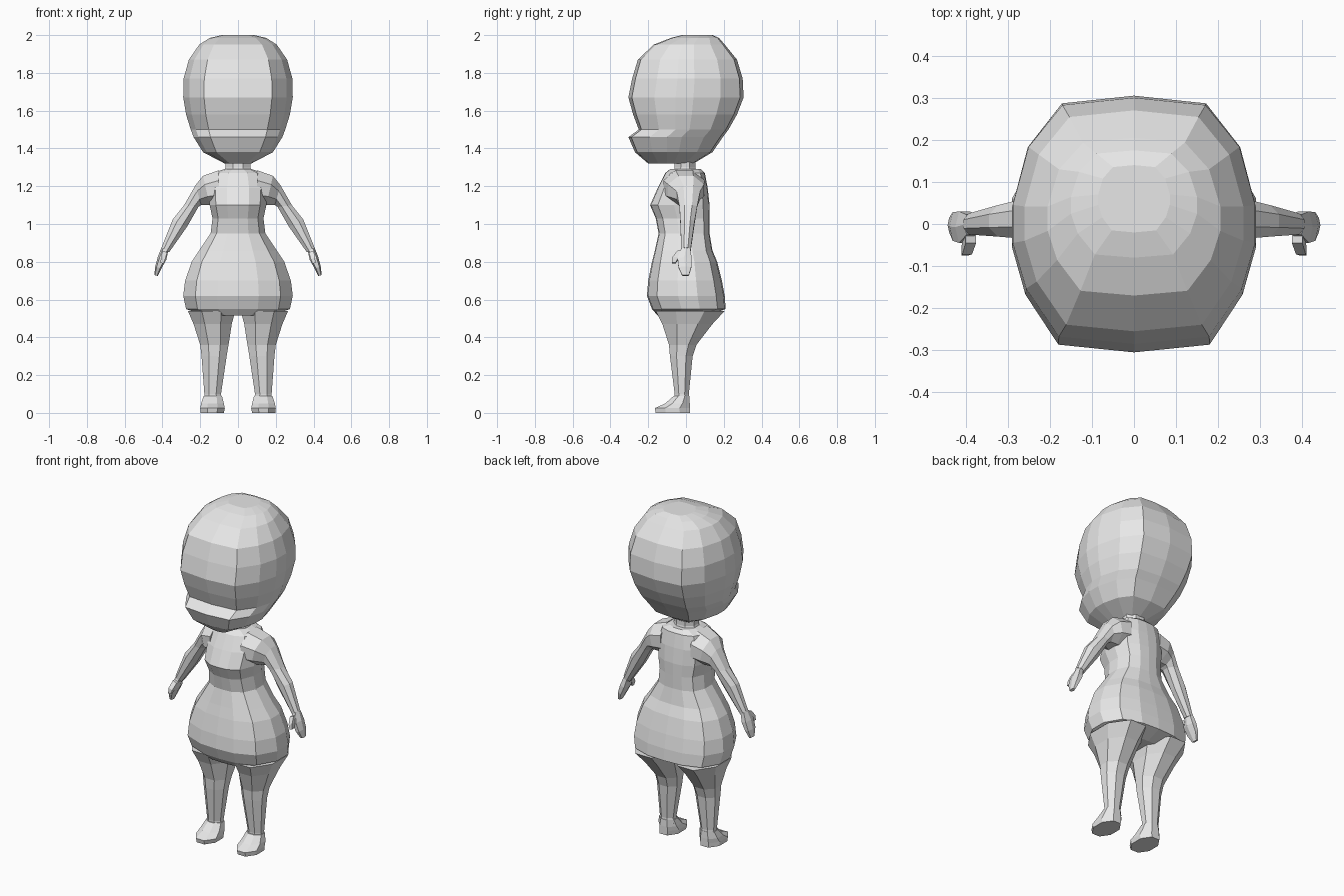
import bpy, bmesh, math

skin = bpy.data.materials.new("light_grey")
skin.diffuse_color = (0.8, 0.8, 0.8, 1)

# Unit cross-sections: (across, front-to-back), each from 0 to 1
HEAD = [(0, -1), (.62, -.94), (.89, -.55), (1, -.18), (1, .13), (.87, .6), (.59, .94), (0, 1)]
BODY = [(0, -1), (.38, -.97), (.78, -.74), (1, -.2), (1, .3), (.8, .78), (.4, .97), (0, 1)]


def full(half):
    """Complete a half outline and scale it to the unit square."""
    pts = half + [(-x, y) for x, y in half[-2:0:-1]]
    return [((x + 1) / 2, (y + 1) / 2) for x, y in pts]


def polygon(n):
    """Regular outline, stretched to fill the unit square."""
    k = 1 / math.cos(math.pi / n)
    pts = [(math.sin(a), -math.cos(a)) for a in
           [2 * math.pi * (i + .5) / n for i in range(n)]]
    return [(.5 + .5 * min(1, max(-1, x * k)), .5 + .5 * min(1, max(-1, y * k))) for x, y in pts]


def loft(name, outline, rings, mirror=False):
    """Skin rings (xa, za, xb, zb, front, back) with capped ends."""
    bm = bmesh.new()
    loops = []
    for xa, za, xb, zb, y0, y1 in rings:
        loops.append([bm.verts.new((xa + (xb - xa) * s, y0 + (y1 - y0) * t, za + (zb - za) * s))
                      for s, t in outline])
    n = len(outline)
    for lo, hi in zip(loops, loops[1:]):
        for i in range(n):
            j = (i + 1) % n
            bm.faces.new((lo[i], lo[j], hi[j], hi[i]))
    bm.faces.new(loops[0][::-1])
    bm.faces.new(loops[-1])
    if mirror:
        geom = bm.verts[:] + bm.edges[:] + bm.faces[:]
        copy = bmesh.ops.duplicate(bm, geom=geom)["geom"]
        for v in copy:
            if isinstance(v, bmesh.types.BMVert):
                v.co.x *= -1
    bmesh.ops.recalc_face_normals(bm, faces=bm.faces[:])
    mesh = bpy.data.meshes.new(name)
    bm.to_mesh(mesh)
    bm.free()
    mesh.materials.append(skin)
    obj = bpy.data.objects.new(name, mesh)
    bpy.context.collection.objects.link(obj)
    return obj


def level(rows):
    """Centred level rings from (height, half width, front, back)."""
    return [(-w, z, w, z, f, b) for z, w, f, b in rows]


# Head with protruding lower lip
loft("head", full(HEAD), level([
    (1.32, .07, -.20, .04), (1.38, .185, -.27, .14), (1.46, .235, -.305, .195),
    (1.50, .25, -.25, .225), (1.58, .275, -.28, .27), (1.67, .29, -.305, .305),
    (1.77, .288, -.285, .30), (1.87, .26, -.255, .27), (1.95, .205, -.17, .205),
    (1.985, .15, -.08, .175), (2.0, .085, -.02, .14)]))

# Neck
loft("neck", polygon(8), level([(1.26, .08, -.07, .06), (1.30, .065, -.06, .05),
                               (1.36, .07, -.06, .05)]))

# Torso: shoulders, bust, waist and wide hips
loft("torso", full(BODY), level([
    (.515, .18, -.15, .12), (.55, .275, -.18, .21), (.62, .29, -.207, .205),
    (.70, .28, -.20, .19), (.80, .245, -.18, .165), (.86, .205, -.165, .14),
    (.95, .145, -.145, .125), (1.03, .135, -.16, .125), (1.10, .15, -.19, .125),
    (1.19, .155, -.15, .115), (1.27, .13, -.11, .10), (1.29, .075, -.085, .08)]))

# Arms: rings run from the lower edge to the upper edge
loft("arms", polygon(8), [
    (.10, 1.10, .10, 1.285, -.12, .10), (.15, 1.10, .185, 1.255, -.095, .095),
    (.195, 1.10, .225, 1.205, -.05, .075), (.21, 1.09, .285, 1.10, -.035, .06),
    (.27, .985, .345, 1.025, -.03, .045), (.365, .85, .405, .875, -.025, .025)], True)

# Hands and thumbs
loft("hands", polygon(6), [
    (.37, .855, .405, .875, -.025, .022), (.38, .81, .425, .825, -.045, .03),
    (.405, .765, .438, .775, -.04, .028), (.425, .725, .443, .73, -.02, .015)], True)
loft("thumbs", polygon(4), [
    (.375, .85, .40, .86, -.045, -.015), (.385, .815, .408, .825, -.072, -.04),
    (.395, .79, .41, .795, -.075, -.055)], True)

# Legs
loft("legs", polygon(8), [
    (.085, .07, .18, .07, -.06, .018), (.09, .10, .178, .10, -.06, .015),
    (.06, .30, .193, .30, -.085, .035), (.05, .36, .20, .36, -.09, .055),
    (.033, .47, .235, .47, -.125, .14), (.015, .54, .265, .54, -.16, .205)], True)

# Feet, lower at the toe
loft("feet", polygon(8), [
    (.075, .0, .198, .0, -.16, .02), (.07, .025, .20, .025, -.165, .02),
    (.075, .05, .195, .05, -.11, .02), (.085, .09, .182, .09, -.065, .018)], True)
